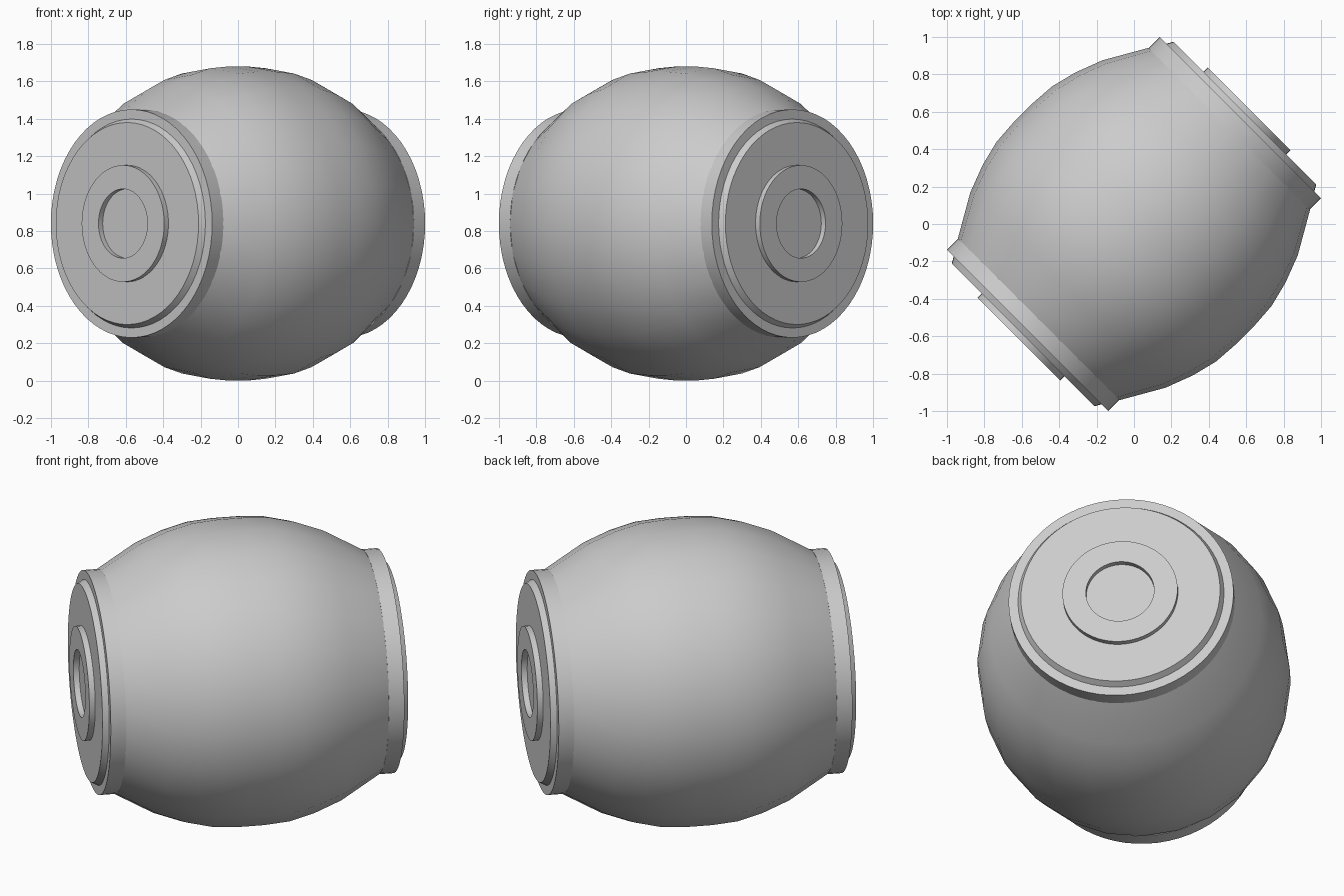
import bpy, bmesh, math
from mathutils import Matrix

cube = bpy.data.objects.get("Cube")
if cube:
    bpy.data.objects.remove(cube, do_unlink=True)

# One plain grey for everything
grey = bpy.data.materials.new("plain grey")
grey.use_nodes = True
colour = (0.6, 0.6, 0.6, 1)
grey.diffuse_color = colour
grey.node_tree.nodes["Principled BSDF"].inputs["Base Color"].default_value = colour

CENTRE = Matrix.Translation((0, 0, 0.84))


def lathe(name, profile, sides, heading, closed=False, angle=30):
    """Spin (along, radius) points round a level axis pointing at heading degrees."""
    bm = bmesh.new()
    rings = []
    for along, radius in profile:
        ring = []
        for i in range(sides):
            a = math.tau * i / sides
            ring.append(bm.verts.new((along, radius * math.cos(a), radius * math.sin(a))))
        rings.append(ring)
    pairs = list(zip(rings, rings[1:]))
    if closed:
        pairs.append((rings[-1], rings[0]))
    else:
        bm.faces.new(rings[0])
        bm.faces.new(rings[-1])
    for a, b in pairs:
        for i in range(sides):
            j = (i + 1) % sides
            bm.faces.new((a[i], a[j], b[j], b[i]))
    bmesh.ops.recalc_face_normals(bm, faces=bm.faces)
    bm.transform(CENTRE @ Matrix.Rotation(math.radians(heading), 4, "Z"))
    mesh = bpy.data.meshes.new(name)
    bm.to_mesh(mesh)
    bm.free()
    mesh.materials.append(grey)
    obj = bpy.data.objects.new(name, mesh)
    bpy.context.collection.objects.link(obj)
    bpy.ops.object.select_all(action="DESELECT")
    obj.select_set(True)
    bpy.context.view_layer.objects.active = obj
    bpy.ops.object.shade_smooth_by_angle(angle=math.radians(angle))
    return obj


# Bulging barrel body
half = [(0.07, 0.84), (0.21, 0.83), (0.35, 0.795), (0.5, 0.738), (0.74, 0.6)]
body = [(-t, r) for t, r in reversed(half)] + half
lathe("barrel_body", body, 24, 45, angle=40)

# Matching end caps: rim, bevelled disc and raised hub ring
for side, heading in (("front", 225), ("back", 45)):
    lathe(side + "_rim", [(0.72, 0.61), (0.805, 0.61)], 64, heading)
    lathe(side + "_disc", [(0.79, 0.567), (0.838, 0.54)], 64, heading)
    lathe(side + "_hub_ring",
          [(0.83, 0.185), (0.83, 0.312), (0.87, 0.312), (0.87, 0.185)],
          64, heading, closed=True)
